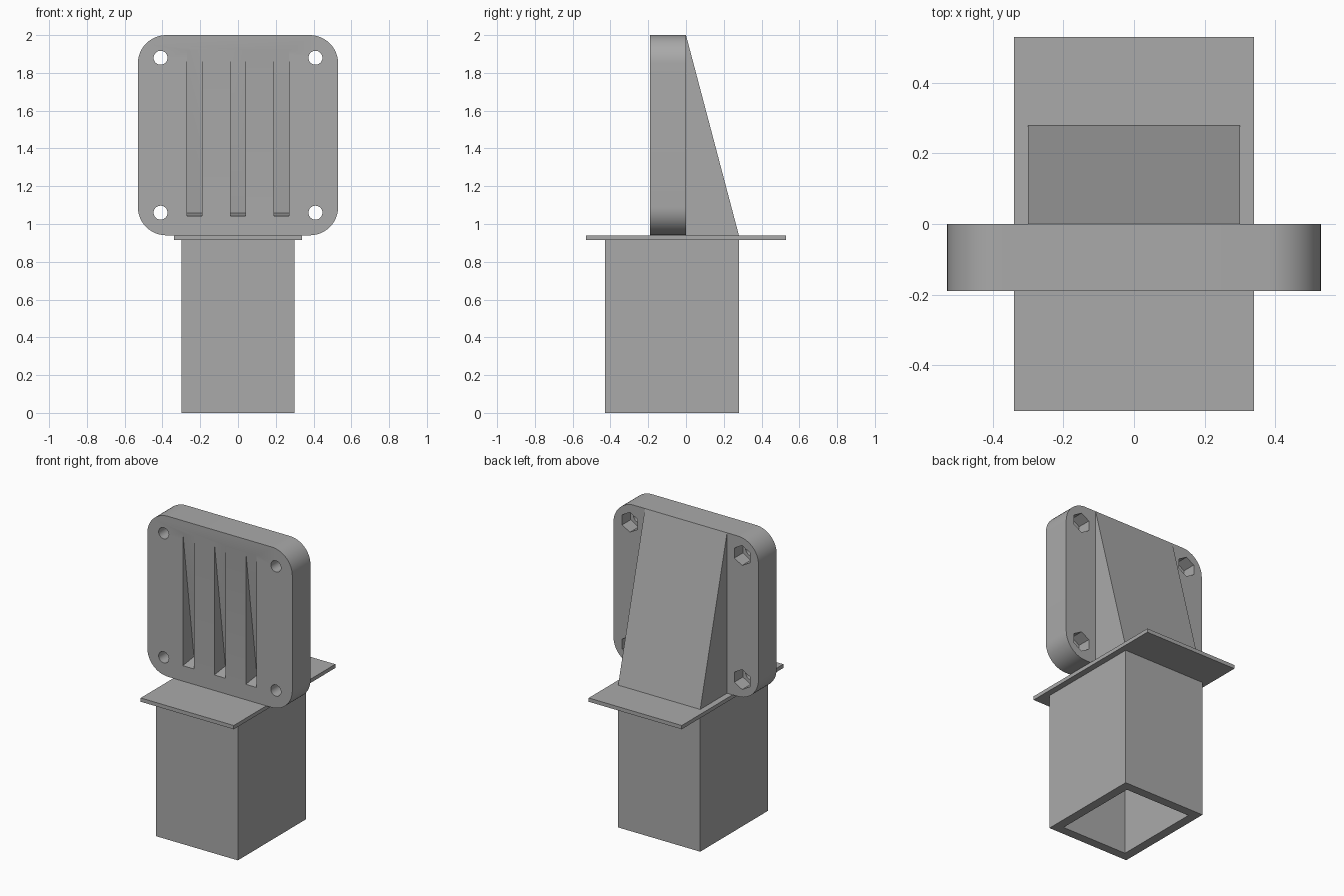
import bpy, bmesh, math
from mathutils import Matrix, Vector

cube = bpy.data.objects.get("Cube")
if cube:
    bpy.data.objects.remove(cube, do_unlink=True)

grey = bpy.data.materials.new("plain_grey")
grey.use_nodes = True
colour = (0.4, 0.4, 0.4, 1)
grey.diffuse_color = colour
grey.node_tree.nodes["Principled BSDF"].inputs["Base Color"].default_value = colour


def add_object(name, bm):
    bmesh.ops.recalc_face_normals(bm, faces=bm.faces)
    mesh = bpy.data.meshes.new(name)
    bm.to_mesh(mesh)
    bm.free()
    mesh.materials.append(grey)
    obj = bpy.data.objects.new(name, mesh)
    bpy.context.collection.objects.link(obj)
    return obj


def prism(name, points, offset):
    """Extrude a closed outline along an offset."""
    bm = bmesh.new()
    face = bm.faces.new([bm.verts.new(p) for p in points])
    out = bmesh.ops.extrude_face_region(bm, geom=[face])
    verts = [g for g in out["geom"] if isinstance(g, bmesh.types.BMVert)]
    bmesh.ops.translate(bm, verts=verts, vec=offset)
    return add_object(name, bm)


def box(name, low, high, matrix=Matrix()):
    low, high = Vector(low), Vector(high)
    bm = bmesh.new()
    bmesh.ops.create_cube(bm, size=1)
    bmesh.ops.scale(bm, verts=bm.verts, vec=high - low)
    bmesh.ops.translate(bm, verts=bm.verts, vec=(low + high) / 2)
    bmesh.ops.transform(bm, verts=bm.verts, matrix=matrix)
    return add_object(name, bm)


def ring(x, y, z, radius, sides):
    """Points of a regular polygon in the x-z plane, one corner up."""
    turns = [math.tau * i / sides for i in range(sides)]
    return [(x + radius * math.sin(a), y, z + radius * math.cos(a)) for a in turns]


def cut(target, cutter):
    mod = target.modifiers.new(cutter.name, "BOOLEAN")
    mod.operation = "DIFFERENCE"
    mod.solver = "EXACT"
    mod.object = cutter
    bpy.context.view_layer.objects.active = target
    bpy.ops.object.modifier_apply(modifier=mod.name)
    bpy.data.objects.remove(cutter, do_unlink=True)


# Hollow square post, open at the bottom
WALL = 0.06
post = box("post", (-0.3, -0.43, 0), (0.3, 0.28, 0.92))
cut(post, box("post_bore", (-0.3 + WALL, -0.43 + WALL, -0.1), (0.3 - WALL, 0.28 - WALL, 0.88)))

# Thin flange on the post
box("flange", (-0.34, -0.53, 0.915), (0.34, 0.53, 0.94))

# Upright plate with rounded corners
FRONT, HALF, MID, RADIUS, STEPS = -0.19, 0.53, 1.47, 0.15, 12
outline = []
for quarter in range(4):
    middle = math.pi / 4 + quarter * math.pi / 2
    cx = math.copysign(HALF - RADIUS, math.cos(middle))
    cz = math.copysign(HALF - RADIUS, math.sin(middle))
    for i in range(STEPS + 1):
        a = (quarter + i / STEPS) * math.pi / 2
        outline.append((cx + RADIUS * math.cos(a), FRONT, MID + cz + RADIUS * math.sin(a)))
plate = prism("mounting_plate", outline, (0, -FRONT, 0))

# Bolt holes with hexagonal nut pockets at the back
for x in (-0.41, 0.41):
    for z in (MID - 0.41, MID + 0.41):
        cut(plate, prism("bolt_hole", ring(x, -0.3, z, 0.037, 32), (0, 0.4, 0)))
        cut(plate, prism("nut_pocket", ring(x, -0.09, z, 0.066, 6), (0, 0.2, 0)))

# Three tilted slots, deepest at the bottom
for x in (-0.23, 0, 0.23):
    place = Matrix.Translation((x, FRONT, 1.92)) @ Matrix.Rotation(math.atan(0.134), 4, "X")
    cut(plate, box("slot", (-0.04, -0.4, -0.87), (0.04, 0, 0.3), place))

# Sloping brace behind the plate
prism("brace", [(-0.3, 0, 0.94), (-0.3, 0.28, 0.94), (-0.3, 0, 2)], (0.6, 0, 0))

# Smooth the round corners and holes, keep the edges sharp
bpy.ops.object.select_all(action="DESELECT")
plate.select_set(True)
bpy.context.view_layer.objects.active = plate
bpy.ops.object.shade_smooth_by_angle(angle=math.radians(25))
